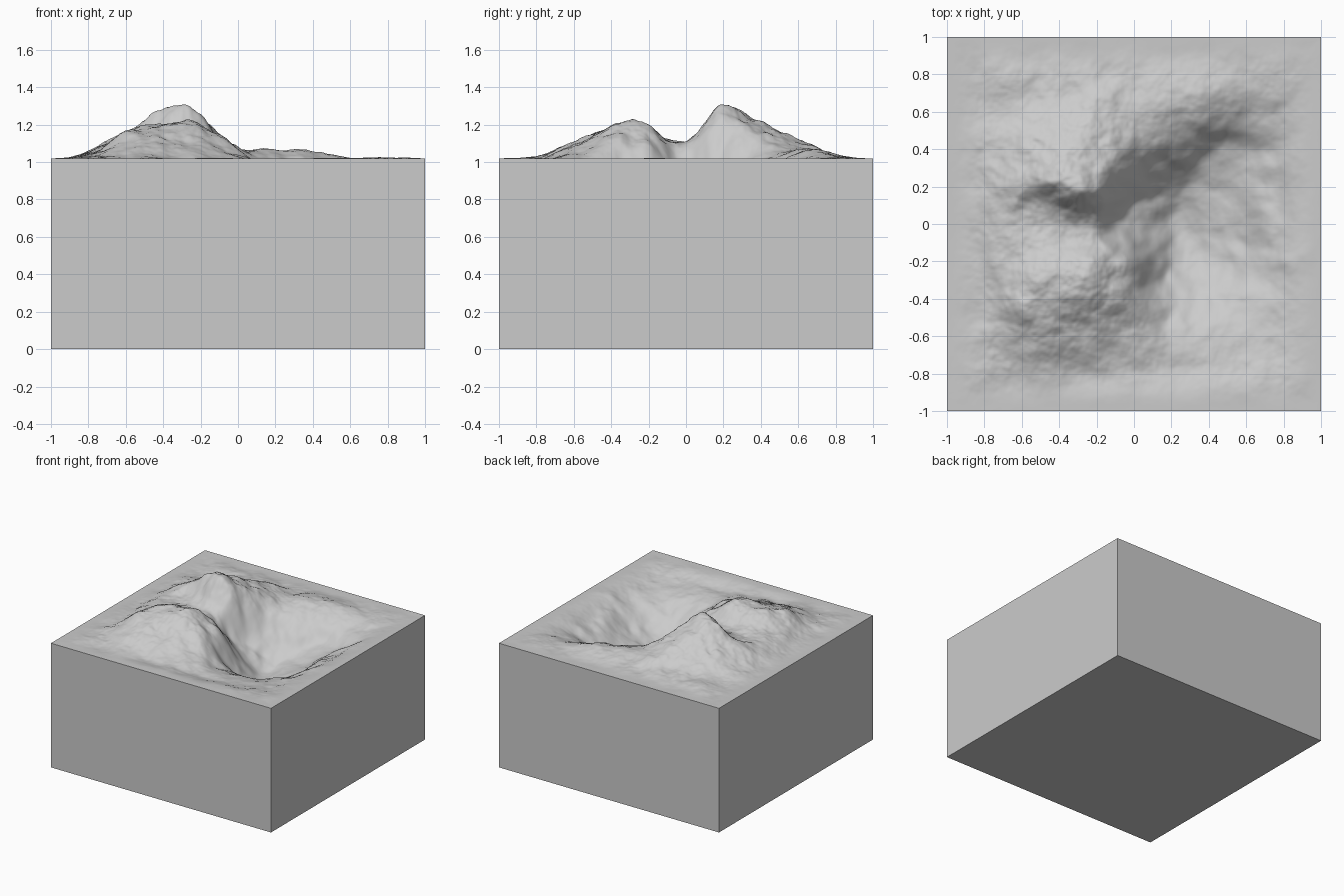
import bpy, bmesh, math
from mathutils import Vector, noise

if "Cube" in bpy.data.objects:
    bpy.data.objects.remove(bpy.data.objects["Cube"])

TOP = 1.02      # height of the flat rim
CELLS = 220     # terrain grid resolution

# Coarse relief in hundredths, 0.2 apart, rows from y=0.8 down to y=-0.8
RELIEF = [
    [0, 1, 2, 2, 2, 2, 2, 0, 0],
    [1, 4, 8, 9, 5, 4, 1, -4, -3],
    [3, 9, 19, 17, 4, -4, -14, -14, -5],
    [4, 14, 26, 21, -4, -25, -24, -17, -6],
    [3, 7, 9, 6, -16, -32, -27, -18, -6],
    [3, 11, 16, 18, 0, -26, -25, -16, -5],
    [3, 13, 17, 17, 3, -15, -16, -10, -4],
    [2, 8, 9, 6, 2, -4, -5, -5, -2],
    [1, 1, 0, -2, -2, -3, -3, -1, 0],
]


def relief(i, j):
    return RELIEF[j][i] / 100 if 0 <= i < 9 and 0 <= j < 9 else 0.0


def cubic(a, b, c, d, t):
    return b + 0.5 * t * (c - a + t * (2*a - 5*b + 4*c - d + t * (3*(b - c) + d - a)))


def base_height(x, y):
    u, v = (x + 0.8) / 0.2, (0.8 - y) / 0.2
    i, j = math.floor(u), math.floor(v)
    rows = [cubic(*(relief(i + k, j + m) for k in (-1, 0, 1, 2)), u - i)
            for m in (-1, 0, 1, 2)]
    return cubic(*rows, v - j)


def fractal(x, y, seed, octaves):
    total, amp, freq = 0.0, 1.0, 3.5
    for k in range(octaves):
        total += amp * noise.noise(Vector((x * freq, y * freq, seed + k * 7.3)))
        amp, freq = amp * 0.52, freq * 2.0
    return total


def height(x, y):
    edge = min(1.0, (1 - max(abs(x), abs(y))) / 0.25)
    edge = edge * edge * (3 - 2 * edge)
    # bend the coarse shape, then add crags that grow with altitude
    wx = x + 0.05 * edge * fractal(x, y, 11.0, 3)
    wy = y + 0.05 * edge * fractal(x, y, 47.0, 3)
    h = base_height(wx, wy)
    rough = 0.012 + 0.13 * max(0.0, min(h + 0.06, 0.25))
    return TOP + edge * (h + rough * fractal(x, y, 83.0, 6))


# Terrain surface
bm = bmesh.new()
bmesh.ops.create_grid(bm, x_segments=CELLS, y_segments=CELLS, size=1.0)
for v in bm.verts:
    on_rim = max(abs(v.co.x), abs(v.co.y)) > 0.9999
    v.co.z = TOP if on_rim else height(v.co.x, v.co.y)

# Straight block walls and base
rim = [e for e in bm.edges if e.is_boundary]
walls = bmesh.ops.extrude_edge_only(bm, edges=rim)["geom"]
for v in walls:
    if isinstance(v, bmesh.types.BMVert):
        v.co.z = 0.0
bmesh.ops.holes_fill(bm, edges=[e for e in bm.edges if e.is_boundary], sides=0)
bmesh.ops.recalc_face_normals(bm, faces=bm.faces)

mesh = bpy.data.meshes.new("terrain_block")
bm.to_mesh(mesh)
bm.free()
block = bpy.data.objects.new("terrain_block", mesh)
bpy.context.collection.objects.link(block)

# Smooth terrain, sharp block corners
bpy.context.view_layer.objects.active = block
block.select_set(True)
bpy.ops.object.shade_smooth_by_angle(angle=math.radians(50))
